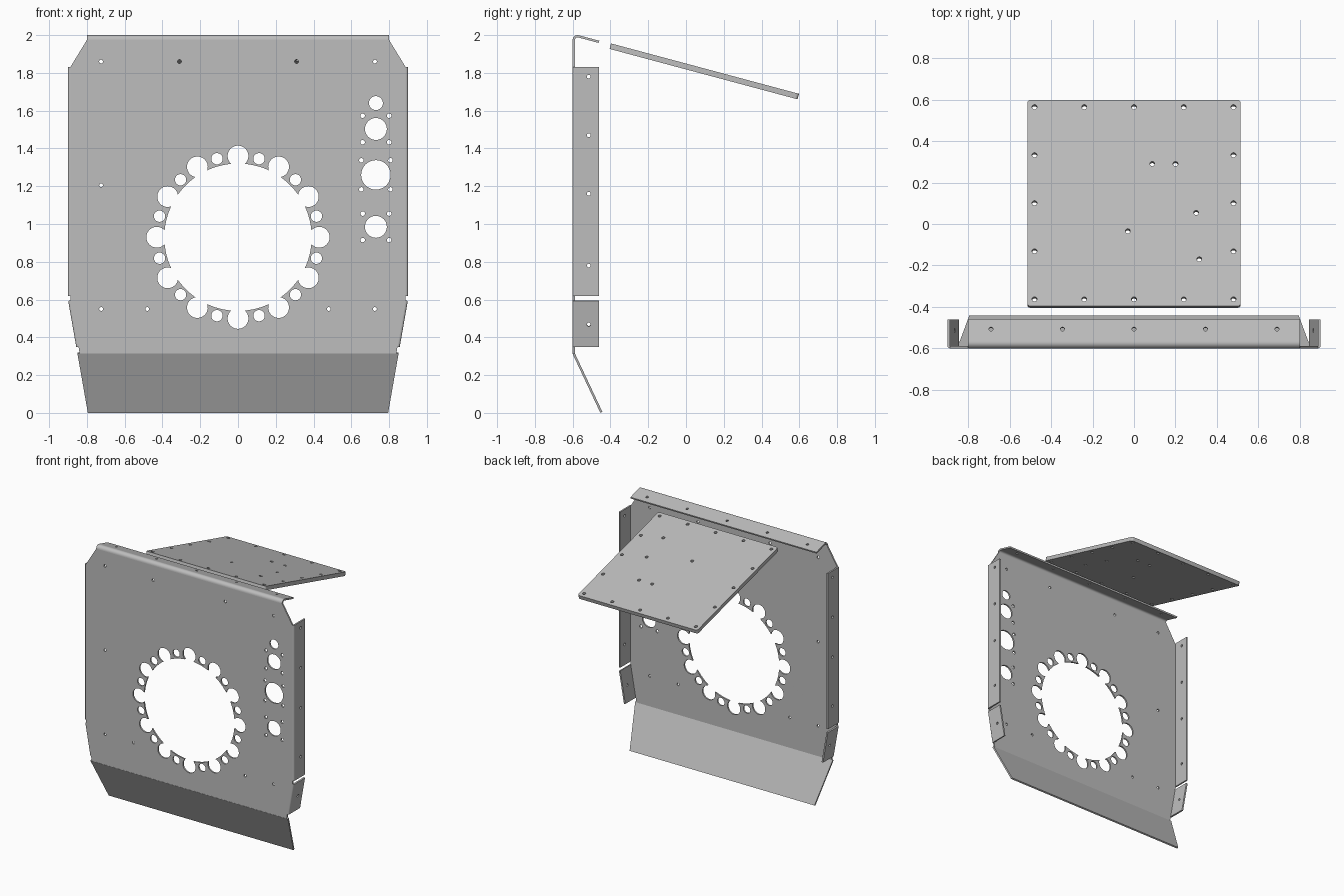
import bpy
import bmesh
from math import cos, sin, pi, radians, acos, atan2
from mathutils import Matrix, Vector

default_cube = bpy.data.objects.get("Cube")
if default_cube:
    bpy.data.objects.remove(default_cube, do_unlink=True)

steel = bpy.data.materials.new("steel_grey")
steel.use_nodes = True
grey = (0.51, 0.51, 0.51, 1)
steel.diffuse_color = grey
steel.node_tree.nodes["Principled BSDF"].inputs["Base Color"].default_value = grey

SHEET = 0.012
HALF = SHEET / 2
FRONT = -0.6


def arc(center, radius, start, end, steps):
    return [(center[0] + radius * cos(start + (end - start) * i / steps),
             center[1] + radius * sin(start + (end - start) * i / steps))
            for i in range(steps + 1)]


def circle(x, y, radius, steps=32):
    return arc((x, y), radius, 0, 2 * pi, steps)[:-1]


def small_holes(points, radius=0.01):
    return [circle(x, y, radius, 16) for x, y in points]


def rectangle(left, right, low, high):
    return [(left, low), (right, low), (right, high), (left, high)]


def frame(u, v, w, origin):
    return Matrix.Translation(origin) @ Matrix((u, v, w)).transposed().to_4x4()


def plate(name, loops, thickness, placement):
    """Cut a sheet from an outline with holes and put it in place."""
    curve = bpy.data.curves.new(name + "_outline", "CURVE")
    curve.dimensions = "2D"
    curve.fill_mode = "BOTH"
    curve.extrude = thickness / 2
    for loop in loops:
        spline = curve.splines.new("POLY")
        spline.points.add(len(loop) - 1)
        for point, (x, y) in zip(spline.points, loop):
            point.co = (x, y, 0, 1)
        spline.use_cyclic_u = True
    outline = bpy.data.objects.new(name + "_outline", curve)
    bpy.context.collection.objects.link(outline)
    graph = bpy.context.evaluated_depsgraph_get()
    mesh = bpy.data.meshes.new_from_object(outline.evaluated_get(graph))
    bpy.data.objects.remove(outline, do_unlink=True)
    bm = bmesh.new()
    bm.from_mesh(mesh)
    bmesh.ops.remove_doubles(bm, verts=bm.verts, dist=0.00001)
    bm.transform(placement)
    bmesh.ops.recalc_face_normals(bm, faces=bm.faces)
    bm.to_mesh(mesh)
    bm.free()
    mesh.name = name
    mesh.materials.clear()
    mesh.materials.append(steel)
    obj = bpy.data.objects.new(name, mesh)
    bpy.context.collection.objects.link(obj)
    bpy.ops.object.select_all(action="DESELECT")
    obj.select_set(True)
    bpy.context.view_layer.objects.active = obj
    bpy.ops.object.shade_smooth_by_angle(angle=radians(30))
    return obj


def lobed_opening(center, base, ring, lobe, count):
    """Round opening with circular bites spaced along its rim."""
    reach = acos((ring**2 + base**2 - lobe**2) / (2 * ring * base))
    sweep = pi - acos((ring**2 + lobe**2 - base**2) / (2 * ring * lobe))
    step = 2 * pi / count
    points = []
    for i in range(count):
        a = i * step
        middle = (center[0] + ring * cos(a), center[1] + ring * sin(a))
        points += arc(middle, lobe, a - sweep, a + sweep, 24)
        points += arc(center, base, a + reach, a + step - reach, 6)[1:-1]
    return points


# Front panel: outline, lobed opening, rim holes, gauge holes, fixing holes
slope = atan2(0.105, 0.6)
half_outline = [(0.85 - SHEET, 0.313), (0.9 - SHEET, 0.6),
                (0.9 - SHEET, 1.83), (0.8, 1.974)]
outline = half_outline + [(-x, z) for x, z in reversed(half_outline)]
hub = (0, 0.93)
panel = [outline, lobed_opening(hub, 0.39, 0.43, 0.055, 12)]
for i in range(12):
    a = (i + 0.5) * pi / 6
    panel.append(circle(0.43 * cos(a), hub[1] + 0.43 * sin(a), 0.03))
gauge_x = 0.73
for z, radius, spread in ((1.64, 0.037, 0), (1.503, 0.058, 0.07),
                          (1.26, 0.078, 0.077), (0.985, 0.058, 0.07)):
    panel.append(circle(gauge_x, z, radius))
    if spread:
        panel += small_holes([(gauge_x + i * spread, z + j * spread)
                              for i in (-1, 1) for j in (-1, 1)], 0.012)
for side in (-1, 1):
    panel += small_holes([(side * 0.725, 1.86), (side * 0.31, 1.86),
                          (side * 0.725, 0.55), (side * 0.48, 0.55)])
panel += small_holes([(-0.725, 1.205)])
upright = frame((1, 0, 0), (0, 0, 1), (0, -1, 0), (0, FRONT + HALF, 0))
plate("front_panel", panel, SHEET, upright)

# Rolled top edge and the sloping lip behind it
roll = 0.026
tilt = radians(15)
roll_center = Vector((0, FRONT + roll, 2 - roll))
roll_profile = (arc((0, 0), roll, pi, pi / 2 - tilt, 10)
                + arc((0, 0), roll - SHEET, pi / 2 - tilt, pi, 10))
plate("top_roll", [roll_profile], 1.6,
      frame((0, 1, 0), (0, 0, 1), (1, 0, 0), roll_center))
normal = Vector((0, sin(tilt), cos(tilt)))
backward = Vector((0, cos(tilt), -sin(tilt)))
lip_holes = small_holes([(i * 0.345, 0.062) for i in range(-2, 3)])
plate("top_lip", [rectangle(-0.8, 0.8, 0, 0.112)] + lip_holes, SHEET,
      frame((1, 0, 0), backward, normal, roll_center + normal * (roll - HALF)))

# Lower flap, folded back under the panel
fold = radians(25.2)
rise = Vector((0, -sin(fold), cos(fold)))
plate("lower_flap", [[(-0.795, 0), (0.795, 0), (0.85, 0.346), (-0.85, 0.346)]],
      SHEET, frame((1, 0, 0), rise, (0, -cos(fold), -sin(fold)),
                   (0, -0.448, 0.003)))

# Side flanges with rounded bends, built for one side and mirrored
corner = [(0, 0)] + arc((0, 0), SHEET, -pi / 2, 0, 6)
for label, mirror in (("left", Matrix.Identity(4)),
                      ("right", Matrix.Scale(-1, 4, (1, 0, 0)))):
    for part, lean, low, high, heights in (
            ("upper", 0, 0.62, 1.83, (0.78, 1.16, 1.47, 1.78)),
            ("lower", slope, 0.35, 0.595, (0.47,))):
        along = Vector((sin(lean), 0, cos(lean)))
        outward = Vector((cos(lean), 0, -sin(lean)))
        middle = (low + high) / 2
        length = (high - low) / cos(lean)
        edge = 0.9 - SHEET - (0.6 - middle) * sin(lean) / cos(lean)
        origin = Vector((edge, FRONT + SHEET, middle))
        holes = small_holes([((z - middle) / cos(lean), 0.073)
                             for z in heights])
        sheet = [rectangle(-length / 2, length / 2, 0, 0.128)] + holes
        plate(f"{label}_{part}_flange", sheet, SHEET,
              mirror @ frame(along, (0, 1, 0), -outward,
                             origin + outward * HALF))
        plate(f"{label}_{part}_bend", [corner], length,
              mirror @ frame(outward, (0, 1, 0), along, origin))

# Separate sloping rear plate with rounded corners
round_off = 0.015
rim = []
for i, (sx, sy) in enumerate(((1, 1), (-1, 1), (-1, -1), (1, -1))):
    rim += arc((sx * (0.515 - round_off), sy * (0.515 - round_off)),
               round_off, i * pi / 2, (i + 1) * pi / 2, 5)
grid = (-0.48, -0.24, 0, 0.24, 0.48)
spots = [(x, y) for x in grid for y in grid
         if abs(x) == grid[-1] or abs(y) == grid[-1]]
spots += [(0.088, 0.196), (0.2, 0.196), (0.3, -0.048),
          (-0.03, -0.14), (0.315, -0.28)]
plate("rear_plate", [rim] + small_holes(spots, 0.012), 0.03,
      frame((1, 0, 0), backward, normal, (0, 0.097, 1.808))
      @ Matrix.Identity(4))
